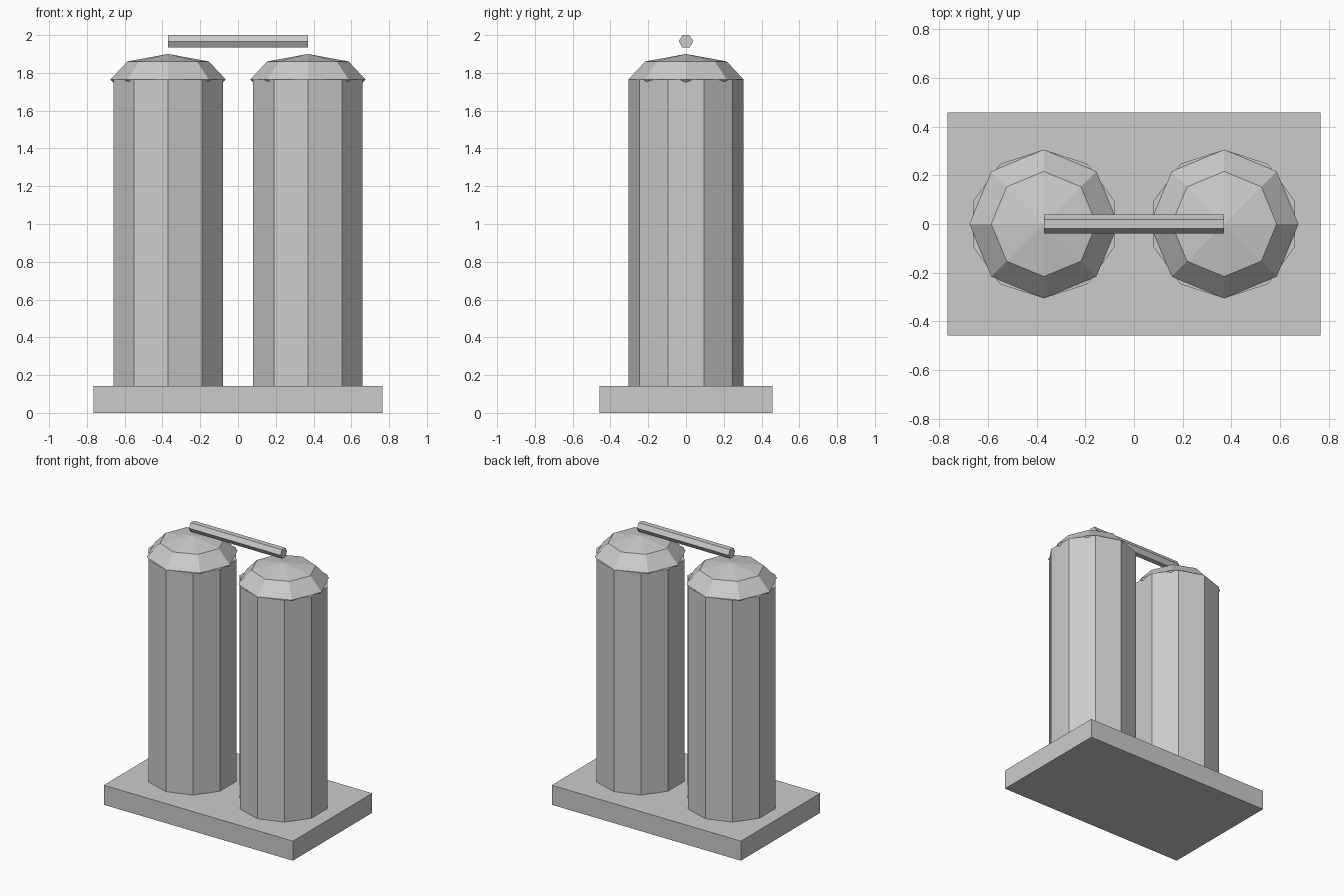
import bpy
import bmesh
import math
from mathutils import Matrix

cube = bpy.data.objects.get("Cube")
if cube:
    bpy.data.objects.remove(cube, do_unlink=True)

GREY = (0.6, 0.6, 0.6, 1.0)
grey = bpy.data.materials.new("plain grey")
grey.use_nodes = True
grey.diffuse_color = GREY
grey.node_tree.nodes["Principled BSDF"].inputs["Base Color"].default_value = GREY

BASE_TOP = 0.143
TANK_TOP = 1.765
TANK_X = 0.37
RADIUS = 0.305


def add_part(name, build):
    """Make a flat-shaded object from a function that fills a bmesh."""
    bm = bmesh.new()
    build(bm)
    mesh = bpy.data.meshes.new(name)
    bm.to_mesh(mesh)
    bm.free()
    mesh.materials.append(grey)
    bpy.context.collection.objects.link(bpy.data.objects.new(name, mesh))


def cylinder(bm, sides, radius, length, matrix):
    bmesh.ops.create_cone(bm, cap_ends=True, segments=sides, radius1=radius,
                          radius2=radius, depth=length, matrix=matrix)


# Slab under both tanks
add_part("base_slab", lambda bm: bmesh.ops.create_cube(
    bm, size=1, matrix=Matrix.Translation((0, 0, BASE_TOP / 2))
    @ Matrix.Diagonal((1.53, 0.917, BASE_TOP, 1))))

# Two ten-sided tanks, each with a flattened eight-sided dome
for side, x in (("left", TANK_X), ("right", -TANK_X)):
    middle = Matrix.Translation((x, 0, (BASE_TOP + TANK_TOP) / 2))
    add_part(side + "_tank", lambda bm: cylinder(
        bm, 10, RADIUS, TANK_TOP - BASE_TOP, middle))
    dome = Matrix.Translation((x, 0, TANK_TOP)) @ Matrix.Diagonal((1, 1, 0.443, 1))
    add_part(side + "_dome", lambda bm: bmesh.ops.create_uvsphere(
        bm, u_segments=8, v_segments=4, radius=RADIUS, matrix=dome))

# Six-sided pipe running between the tank centres
add_part("connecting_pipe", lambda bm: cylinder(
    bm, 6, 0.038, 2 * TANK_X,
    Matrix.Translation((0, 0, 1.967)) @ Matrix.Rotation(math.pi / 2, 4, "Y")))
